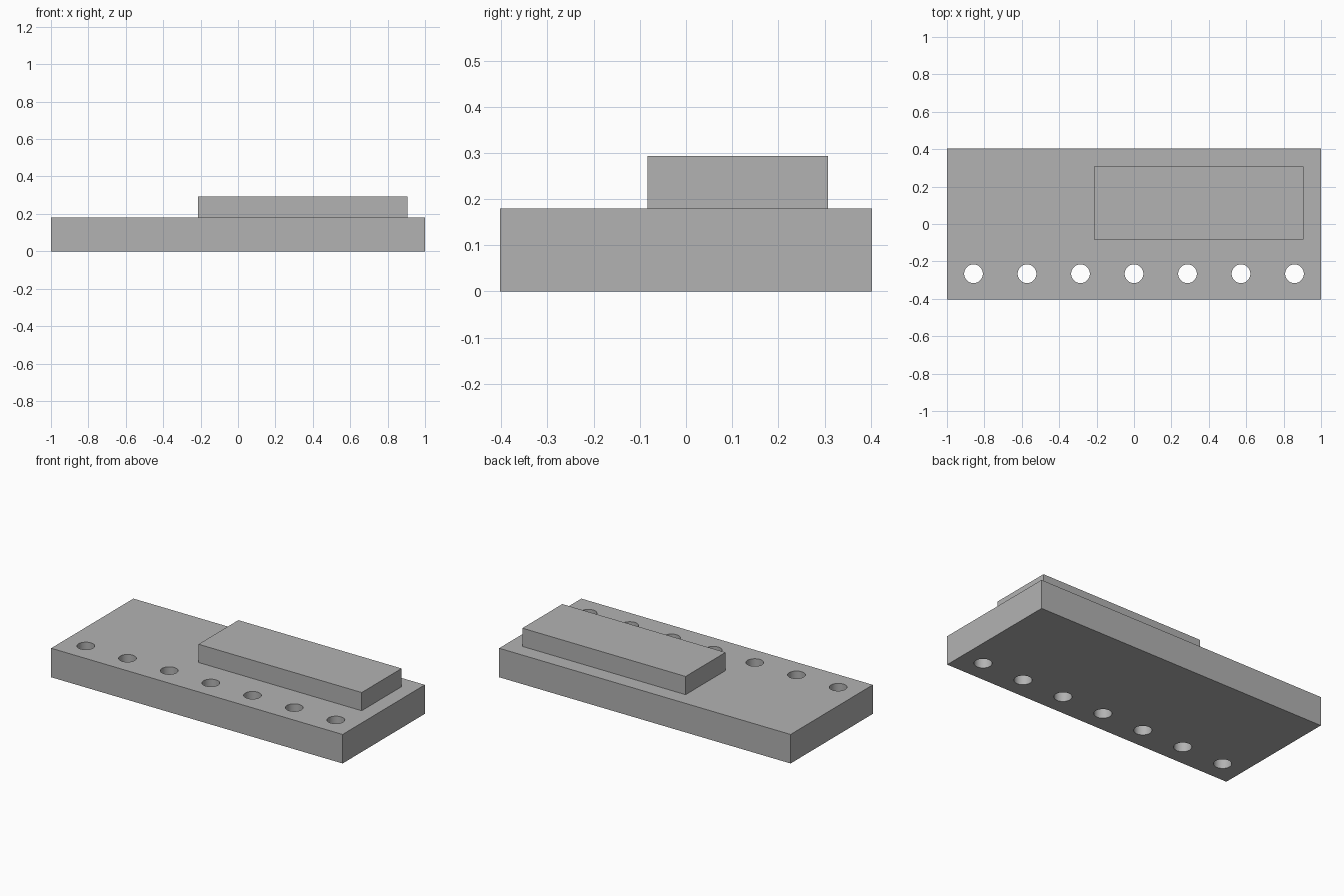
import bpy
import bmesh
from mathutils import Matrix, Vector

if "Cube" in bpy.data.objects:
    bpy.data.objects.remove(bpy.data.objects["Cube"], do_unlink=True)

HOLES = 7
PITCH = 0.286
PLATE_TOP = 0.18

grey = bpy.data.materials.new("mid_grey")
grey.use_nodes = True
colour = (0.448, 0.448, 0.448, 1)
grey.diffuse_color = colour
grey.node_tree.nodes["Principled BSDF"].inputs["Base Color"].default_value = colour


def make_object(name, bm):
    mesh = bpy.data.meshes.new(name)
    bm.to_mesh(mesh)
    bm.free()
    mesh.materials.append(grey)
    obj = bpy.data.objects.new(name, mesh)
    bpy.context.collection.objects.link(obj)
    return obj


def box(name, low, high):
    low, high = Vector(low), Vector(high)
    bm = bmesh.new()
    matrix = Matrix.Translation((low + high) / 2) @ Matrix.Diagonal((*(high - low), 1))
    bmesh.ops.create_cube(bm, size=1, matrix=matrix)
    return make_object(name, bm)


# Base plate and the raised block resting on it
plate = box("base_plate", (-1, -0.403, 0), (1, 0.403, PLATE_TOP))
box("raised_block", (-0.213, -0.083, PLATE_TOP), (0.907, 0.308, 0.293))

# Row of round cutters along the front edge
bm = bmesh.new()
for i in range(HOLES):
    x = (i - (HOLES - 1) / 2) * PITCH
    bmesh.ops.create_cone(bm, cap_ends=True, segments=48, radius1=0.05, radius2=0.05,
                          depth=0.5, matrix=Matrix.Translation((x, -0.266, PLATE_TOP / 2)))
cutter = make_object("hole_cutter", bm)
cutter.hide_render = True

# Drill the through holes, then drop the cutter
drill = plate.modifiers.new("Drill", 'BOOLEAN')
drill.operation = 'DIFFERENCE'
drill.solver = 'EXACT'
drill.object = cutter
bpy.ops.object.select_all(action='DESELECT')
plate.select_set(True)
bpy.context.view_layer.objects.active = plate
bpy.ops.object.modifier_apply(modifier=drill.name)
bpy.data.objects.remove(cutter, do_unlink=True)

# Smooth hole walls with crisp rims
bpy.ops.object.shade_smooth_by_angle(angle=0.6)
